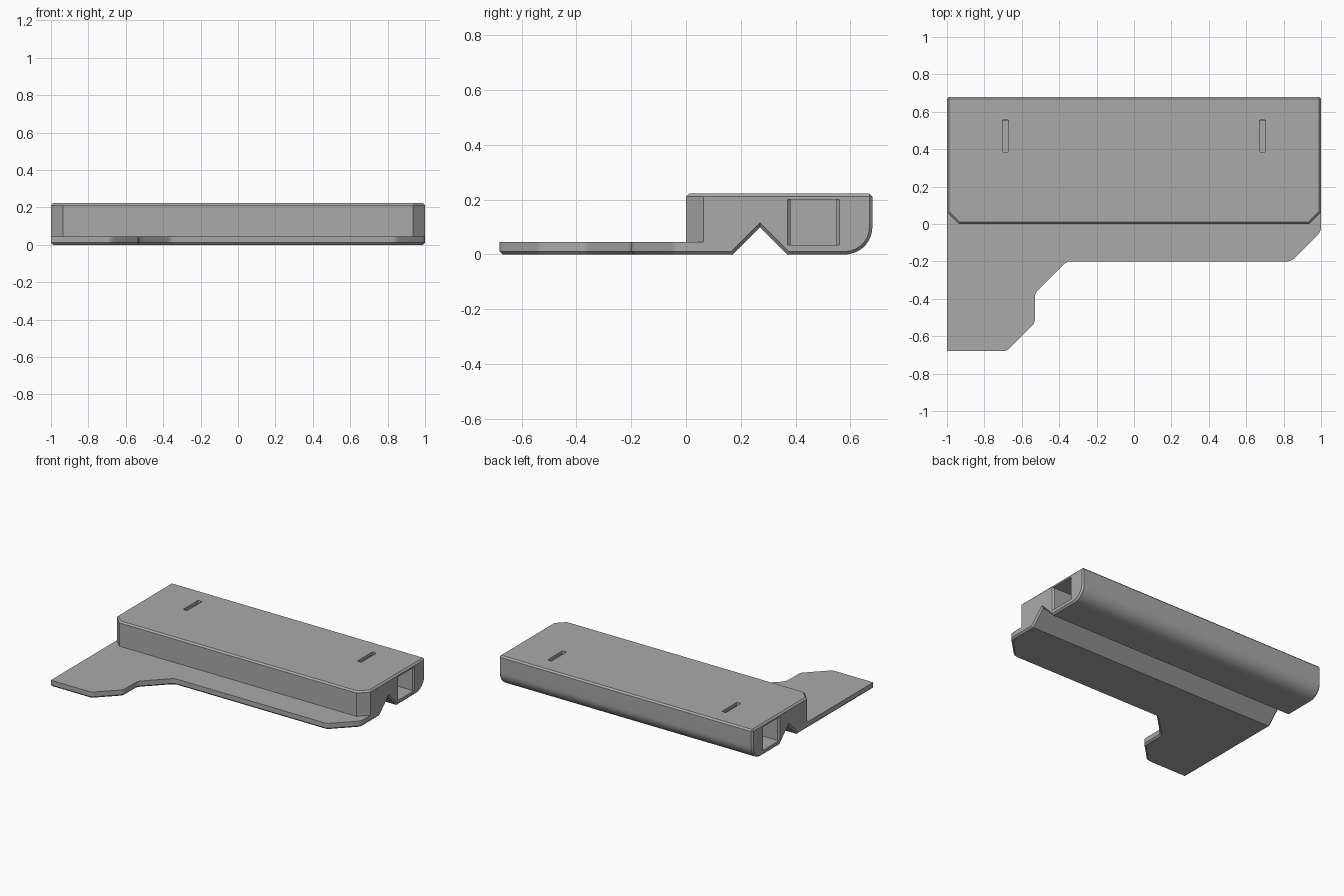
import bpy, bmesh, math
from mathutils import Vector

cube = bpy.data.objects.get("Cube")
if cube:
    bpy.data.objects.remove(cube, do_unlink=True)

TOP, PLATE_TOP, EDGE = 0.222, 0.045, 0.011

grey = bpy.data.materials.new("plain grey")
grey.use_nodes = True
grey.diffuse_color = (0.4, 0.4, 0.4, 1)
grey.node_tree.nodes["Principled BSDF"].inputs["Base Color"].default_value = (0.4, 0.4, 0.4, 1)


def prism(points, shift):
    """Closed solid made by sweeping a flat outline along a vector."""
    bm = bmesh.new()
    face = bm.faces.new([bm.verts.new(p) for p in points])
    swept = bmesh.ops.extrude_face_region(bm, geom=[face])["geom"]
    verts = [v for v in swept if isinstance(v, bmesh.types.BMVert)]
    bmesh.ops.translate(bm, verts=verts, vec=shift)
    bmesh.ops.recalc_face_normals(bm, faces=bm.faces)
    return bm


def bevel(bm, rule, size, segments=1):
    edges = [e for e in bm.edges if rule(*[v.co for v in e.verts])]
    bmesh.ops.bevel(bm, geom=edges, offset=size, segments=segments,
                    profile=0.5, affect='EDGES', clamp_overlap=True)


def finish(bm, name):
    mesh = bpy.data.meshes.new(name)
    bm.to_mesh(mesh)
    bm.free()
    mesh.materials.append(grey)
    ob = bpy.data.objects.new(name, mesh)
    bpy.context.collection.objects.link(ob)
    return ob


def combine(target, tool, operation):
    mod = target.modifiers.new(operation.lower(), 'BOOLEAN')
    mod.operation, mod.solver, mod.object = operation, 'EXACT', tool
    bpy.context.view_layer.objects.active = target
    bpy.ops.object.modifier_apply(modifier=mod.name)
    bpy.data.objects.remove(tool, do_unlink=True)


def near(a, b):
    return abs(a - b) < 1e-4


# Main block: side profile with a V groove and a rounded lower back edge
arc = [(0.58 + 0.1 * math.sin(t), 0.1 - 0.1 * math.cos(t))
       for t in [math.pi / 2 * i / 12 for i in range(13)]]
profile = [(0, 0), (0.17, 0), (0.27, 0.1), (0.37, 0)] + arc + [(0.68, TOP), (0, TOP)]
bm = prism([(-1, y, z) for y, z in profile], Vector((2, 0, 0)))

# Cut-off front corners, then fine chamfers round the top and both ends
bevel(bm, lambda a, b: near(a.y, 0) and near(b.y, 0) and near(a.x, b.x), 0.064)


def chamfered(a, b):
    top = near(a.z, TOP) and near(b.z, TOP)
    end = near(abs(a.x), 1) and near(a.x, b.x) and max(a.y, b.y) > 0.07
    return top or end


bevel(bm, chamfered, EDGE)
bracket = finish(bm, "slotted_block")

# Thin base plate: rounded plan corners and a chamfered lower rim
outline = [(-1, 0.1), (-1, -0.68), (-0.68, -0.68), (-0.53, -0.53),
           (-0.53, -0.37), (-0.36, -0.2), (0.84, -0.2), (1, -0.04), (1, 0.1)]
bm = prism([(x, y, 0) for x, y in outline], Vector((0, 0, PLATE_TOP)))
bevel(bm, lambda a, b: near(a.x, b.x) and near(a.y, b.y)
      and a.y < 0.05 and a.x > -0.99, 0.02, 6)
bevel(bm, lambda a, b: near(a.z, 0) and near(b.z, 0)
      and not (near(a.y, 0.1) and near(b.y, 0.1)), EDGE)
combine(bracket, finish(bm, "base_plate"), 'UNION')

# End pockets with flared mouths, and the top slots that open into them
for side in (-1, 1):
    plan = [(0.66, 0.382), (0.989, 0.382), (1.01, 0.361),
            (1.01, 0.571), (0.989, 0.55), (0.66, 0.55)]
    bm = prism([(side * x, y, 0.034) for x, y in plan], Vector((0, 0, 0.166)))
    combine(bracket, finish(bm, "end_pocket_cutter"), 'DIFFERENCE')

    mid = side * 0.687
    plan = [(mid - 0.016, 0.385), (mid + 0.016, 0.385),
            (mid + 0.016, 0.556), (mid - 0.016, 0.556)]
    bm = prism([(x, y, 0.12) for x, y in plan], Vector((0, 0, 0.2)))
    bevel(bm, lambda a, b: near(a.x, b.x) and near(a.y, b.y), 0.006, 3)
    combine(bracket, finish(bm, "top_slot_cutter"), 'DIFFERENCE')

# Smooth the curved parts and keep the chamfers crisp
bpy.ops.object.select_all(action='DESELECT')
bracket.select_set(True)
bpy.context.view_layer.objects.active = bracket
bpy.ops.object.shade_smooth_by_angle(angle=math.radians(25))
